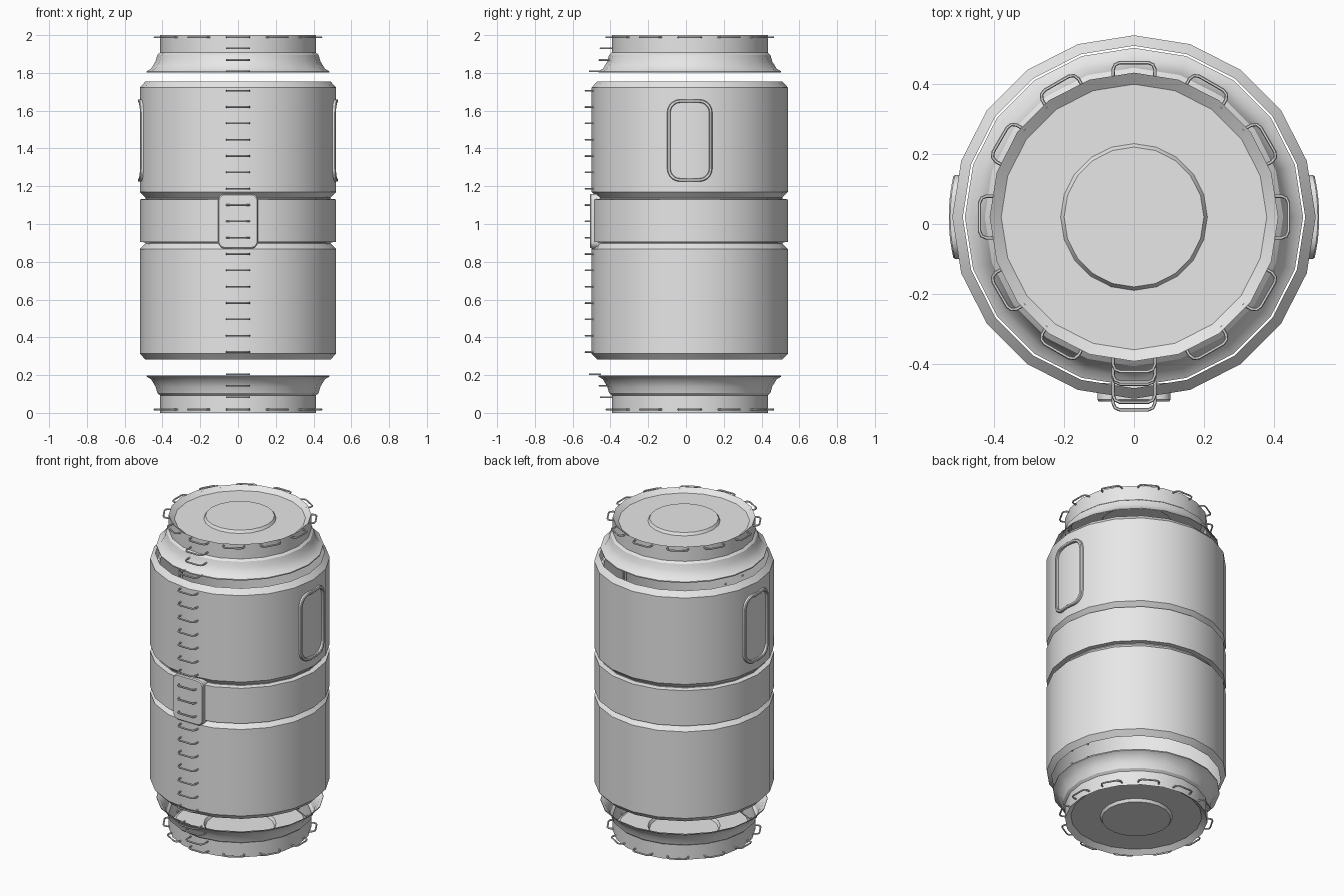
import bpy, bmesh, math

if "Cube" in bpy.data.objects:
    bpy.data.objects.remove(bpy.data.objects["Cube"])

CY = 0.02      # y of the module's axis
SIDES = 20

grey = bpy.data.materials.new("light grey")
grey.diffuse_color = (0.8, 0.8, 0.8, 1)
grey.use_nodes = True
grey.node_tree.nodes["Principled BSDF"].inputs["Base Color"].default_value = grey.diffuse_color


def finish(ob, angle=30):
    ob.data.materials.clear()
    ob.data.materials.append(grey)
    bpy.ops.object.select_all(action='DESELECT')
    ob.select_set(True)
    bpy.context.view_layer.objects.active = ob
    bpy.ops.object.shade_smooth_by_angle(angle=math.radians(angle))


def from_bmesh(name, bm):
    bmesh.ops.recalc_face_normals(bm, faces=bm.faces)
    me = bpy.data.meshes.new(name)
    bm.to_mesh(me)
    bm.free()
    ob = bpy.data.objects.new(name, me)
    bpy.context.collection.objects.link(ob)
    finish(ob)
    return ob


def bridge(bm, a, b):
    n = len(a)
    for i in range(n):
        bm.faces.new((a[i], a[(i + 1) % n], b[(i + 1) % n], b[i]))


def lathe(name, profile, cap=False, flip=False):
    """Revolve (radius, z) points; cap closes the first ring; flip mirrors to the other end."""
    bm = bmesh.new()
    rings = []
    for r, z in profile:
        z = 2 - z if flip else z
        rings.append([bm.verts.new((r * math.sin(2 * math.pi * i / SIDES),
                                    CY + r * math.cos(2 * math.pi * i / SIDES), z))
                      for i in range(SIDES)])
    for a, b in zip(rings, rings[1:]):
        bridge(bm, a, b)
    if cap:
        bm.faces.new(rings[0])
    return from_bmesh(name, bm)


def rungs(name, items, half=0.06, thick=0.005):
    """U-shaped bars. Each item: (angle from front, z, inner radius, outer radius)."""
    cu = bpy.data.curves.new(name, 'CURVE')
    cu.dimensions = '3D'
    cu.bevel_depth = thick
    cu.bevel_resolution = 1
    cu.use_fill_caps = True
    for ang, z, r0, r1 in items:
        c = min(0.02, (r1 - r0) * 0.5)
        side = [(half, r0), (half, r1 - c), (half - 0.3 * c, r1 - 0.3 * c), (half - c, r1)]
        path = side + [(-x, r) for x, r in reversed(side)]
        sp = cu.splines.new('POLY')
        sp.points.add(len(path) - 1)
        for p, (t, r) in zip(sp.points, path):
            p.co = (t * math.cos(ang) + r * math.sin(ang),
                    CY + t * math.sin(ang) - r * math.cos(ang), z, 1)
    ob = bpy.data.objects.new(name, cu)
    bpy.context.collection.objects.link(ob)
    bpy.ops.object.select_all(action='DESELECT')
    ob.select_set(True)
    bpy.context.view_layer.objects.active = ob
    bpy.ops.object.convert(target='MESH')
    finish(bpy.context.object, 50)


def rounded_rect(hw, hh, rad, steps=5):
    pts = []
    for k, (sx, sy) in enumerate([(1, 1), (-1, 1), (-1, -1), (1, -1)]):
        for j in range(steps + 1):
            a = math.pi / 2 * (k + j / steps)
            pts.append((sx * (hw - rad) + rad * math.cos(a), sy * (hh - rad) + rad * math.sin(a)))
    return pts


# Main hull: open-ended shell with two sections and a central band
lathe("hull", [(0.49, 0.282), (0.52, 0.314), (0.52, 0.867), (0.49, 0.897), (0.49, 0.903),
               (0.52, 0.904), (0.52, 1.13), (0.49, 1.134), (0.49, 1.14), (0.52, 1.17),
               (0.52, 1.722), (0.49, 1.755)])

# End collars: raised disc, recessed end, rim and flared skirt
collar = [(0.2, 1.992), (0.21, 1.975), (0.38, 1.975), (0.413, 2.0), (0.413, 1.907),
          (0.427, 1.895), (0.437, 1.86), (0.46, 1.822), (0.484, 1.808), (0.484, 1.801)]
lathe("top_collar", collar, cap=True)
lathe("bottom_collar", collar, cap=True, flip=True)

# Handholds round both end rims
for name, z in (("top_rim_handles", 1.988), ("bottom_rim_handles", 0.018)):
    rungs(name, [(math.pi * k / 6, z, 0.395, 0.442) for k in range(12)])

# Ladder up the front
rungs("hull_ladder", [(0, 0.322 + 0.0865 * k, 0.50, 0.552) for k in range(17)])
collar_rungs = [(1.93, 0.41, 0.472), (1.868, 0.42, 0.478), (1.808, 0.47, 0.53)]
rungs("top_collar_ladder", [(0, z, a, b) for z, a, b in collar_rungs])
rungs("bottom_collar_ladder", [(0, 2.012 - z, a, b) for z, a, b in collar_rungs])

# Rounded plate behind the ladder at the band
bm = bmesh.new()
outline = rounded_rect(0.105, 0.145, 0.035)
loops = [[bm.verts.new((x * s, y, 1.015 + z * s)) for x, z in outline]
         for y, s in ((-0.455, 1), (-0.502, 1), (-0.508, 0.96))]
bridge(bm, loops[0], loops[1])
bridge(bm, loops[1], loops[2])
bm.faces.new(loops[0])
bm.faces.new(loops[2])
from_bmesh("front_plate", bm)

# Curved window frames on both sides
for name, s in (("right_window_frame", 1), ("left_window_frame", -1)):
    bm = bmesh.new()
    loops = []
    for inset, r in ((0, 0.505), (0, 0.526), (0.004, 0.53), (0.014, 0.53), (0.018, 0.526), (0.018, 0.505)):
        pts = rounded_rect(0.12 - inset, 0.218 - inset, 0.07 - inset)
        # split the short edges so that the frame follows the hull
        n = len(pts)
        dense = []
        for i, (a, b) in enumerate(zip(pts, pts[1:] + pts[:1])):
            m = 4 if i in (5, 17) else 1
            dense += [(a[0] + (b[0] - a[0]) * k / m, a[1] + (b[1] - a[1]) * k / m) for k in range(m)]
        loops.append([bm.verts.new((s * math.sqrt(r * r - y * y), CY + y, 1.442 + z)) for y, z in dense])
    for a, b in zip(loops, loops[1:]):
        bridge(bm, a, b)
    from_bmesh(name, bm)
